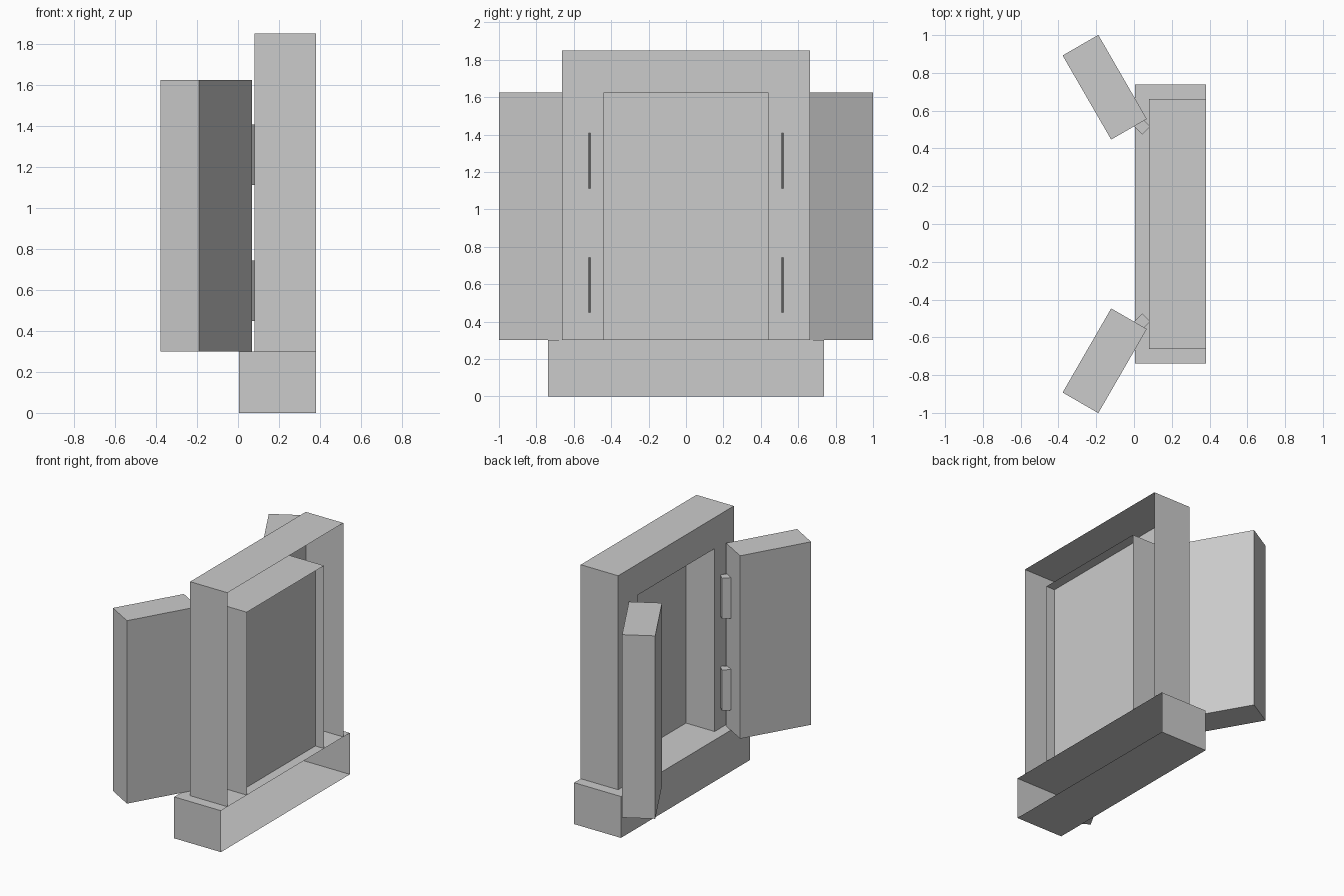
import bpy
import bmesh
from math import radians
from mathutils import Matrix, Vector

cube = bpy.data.objects.get("Cube")
if cube:
    bpy.data.objects.remove(cube, do_unlink=True)

BACK = 0.38          # wall side of the frame and sill, left open
FACE = 0.08          # outer face of the frame
SILL_TOP, OPEN_TOP, TOP = 0.30, 1.625, 1.85

grey = bpy.data.materials.new("plain_grey")
grey.use_nodes = True
colour = (0.6, 0.6, 0.6, 1)
grey.diffuse_color = colour
grey.node_tree.nodes["Principled BSDF"].inputs["Base Color"].default_value = colour


def finish(name, bm):
    bmesh.ops.recalc_face_normals(bm, faces=bm.faces)
    mesh = bpy.data.meshes.new(name)
    bm.to_mesh(mesh)
    bm.free()
    mesh.materials.append(grey)
    obj = bpy.data.objects.new(name, mesh)
    bpy.context.collection.objects.link(obj)
    return obj


def box(name, centre, size, angle=0, open_back=False):
    bm = bmesh.new()
    place = (Matrix.Translation(centre) @ Matrix.Rotation(radians(angle), 4, "Z")
             @ Matrix.Diagonal((*size, 1)))
    bmesh.ops.create_cube(bm, size=1)
    if open_back:
        back = [f for f in bm.faces if f.normal.x > 0.9]
        bmesh.ops.delete(bm, geom=back, context="FACES_ONLY")
    bm.transform(place)
    return finish(name, bm)


# Sill: hollow block, open towards the wall
box("sill", ((0.005 + BACK) / 2, 0, SILL_TOP / 2),
    (BACK - 0.005, 1.475, SILL_TOP), open_back=True)

# Frame: arch-shaped face whose outer and inner edges run back to the wall
outer, inner = 0.662, 0.442
outline = [(-outer, SILL_TOP), (-outer, TOP), (outer, TOP), (outer, SILL_TOP),
           (inner, SILL_TOP), (inner, OPEN_TOP), (-inner, OPEN_TOP), (-inner, SILL_TOP)]
bm = bmesh.new()
face = bm.faces.new([bm.verts.new((FACE, y, z)) for y, z in outline])
walls = [e for e in face.edges if any(v.co.z > SILL_TOP + 0.01 for v in e.verts)]
made = bmesh.ops.extrude_edge_only(bm, edges=walls)["geom"]
bmesh.ops.translate(bm, vec=Vector((BACK - FACE, 0, 0)),
                    verts=[g for g in made if isinstance(g, bmesh.types.BMVert)])
finish("window_frame", bm)

# Pane: single sheet set deep in the opening
bm = bmesh.new()
bm.faces.new([bm.verts.new((0.31, y, z)) for y, z in outline[4:]])
finish("window_pane", bm)

# Open shutters, each on two hinges
shutter_height = OPEN_TOP - SILL_TOP
for side, sign in (("left", 1), ("right", -1)):
    box(side + "_shutter", (-0.155, sign * 0.724, SILL_TOP + shutter_height / 2),
        (0.218, 0.514, shutter_height), angle=sign * 30)
    for level, z in (("lower", 0.595), ("upper", 1.26)):
        box(f"{side}_{level}_hinge", (0.044, sign * 0.516, z),
            (0.06, 0.06, 0.295), angle=45)
